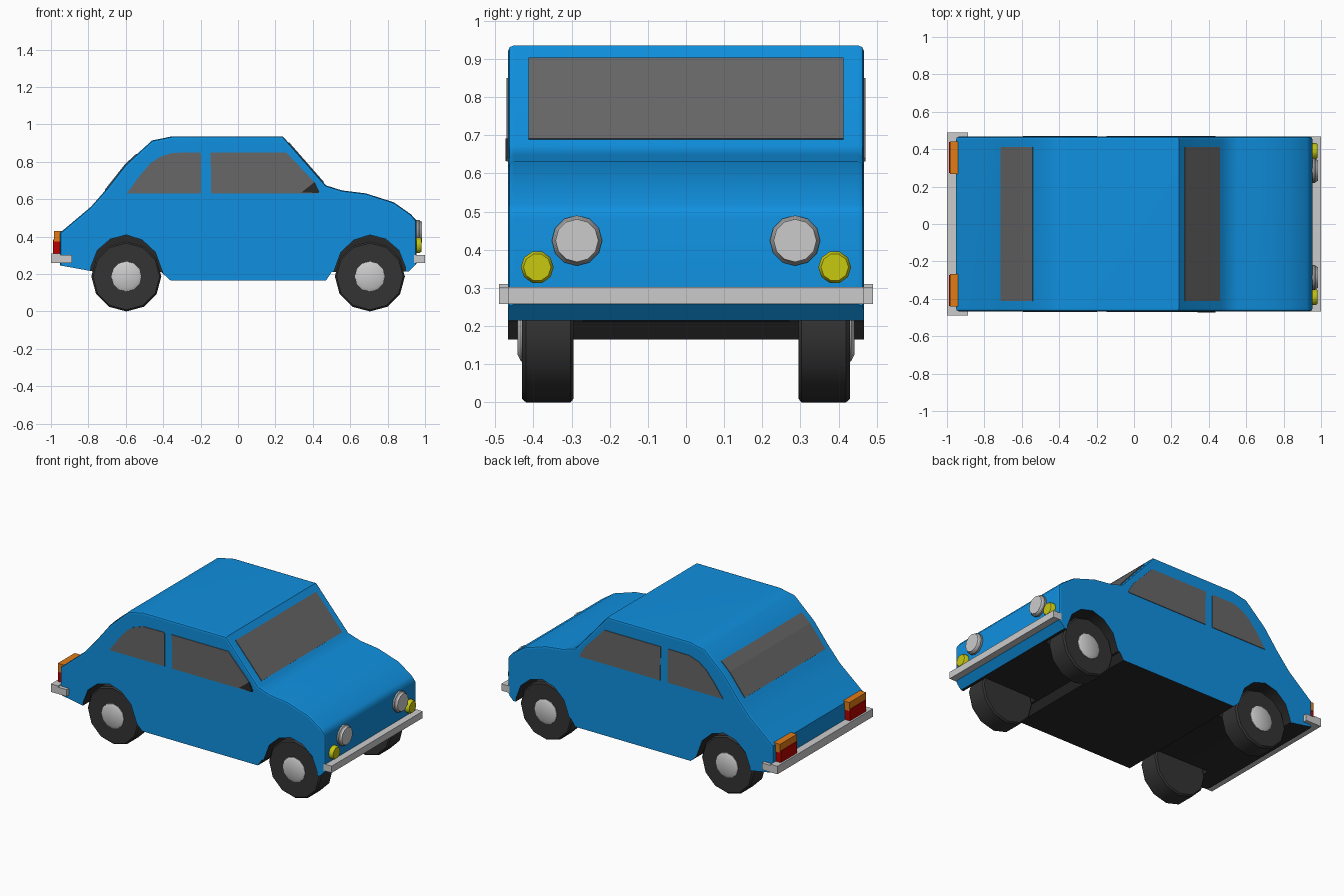
import bpy, bmesh, math
from mathutils import Matrix

if "Cube" in bpy.data.objects:
    bpy.data.objects.remove(bpy.data.objects["Cube"])


def mat(name, r, g, b):
    m = bpy.data.materials.new(name)
    m.diffuse_color = (r, g, b, 1)
    m.use_nodes = True
    m.node_tree.nodes["Principled BSDF"].inputs["Base Color"].default_value = m.diffuse_color
    return m


BLUE = mat("blue paint", 0.005, 0.28, 0.74)
BLACK = mat("black underside", 0.022, 0.022, 0.022)
TIRE = mat("dark rubber", 0.033, 0.033, 0.033)
GLASS = mat("grey glass", 0.135, 0.135, 0.135)
CHROME = mat("light grey metal", 0.6, 0.6, 0.6)
RIM = mat("lamp rim grey", 0.3, 0.3, 0.3)
ORANGE = mat("orange lamp", 0.75, 0.2, 0.008)
RED = mat("red lamp", 0.48, 0.0, 0.0)
YELLOW = mat("yellow lamp", 0.58, 0.58, 0.005)


def finish(bm, name, *mats):
    bmesh.ops.recalc_face_normals(bm, faces=bm.faces)
    me = bpy.data.meshes.new(name)
    bm.to_mesh(me)
    bm.free()
    for m in mats:
        me.materials.append(m)
    ob = bpy.data.objects.new(name, me)
    bpy.context.collection.objects.link(ob)
    return ob


def prism_bm(pts, y0, y1):
    """Extrude an (x, z) outline from y0 to y1."""
    bm = bmesh.new()
    f = bm.faces.new([bm.verts.new((x, y0, z)) for x, z in pts])
    ext = bmesh.ops.extrude_face_region(bm, geom=[f])["geom"]
    vs = [v for v in ext if isinstance(v, bmesh.types.BMVert)]
    bmesh.ops.translate(bm, verts=vs, vec=(0, y1 - y0, 0))
    bmesh.ops.recalc_face_normals(bm, faces=bm.faces)
    return bm


def prism(name, pts, y0, y1, m):
    return finish(prism_bm(pts, y0, y1), name, m)


def box(name, x0, x1, y0, y1, z0, z1, m):
    return prism(name, [(x0, z0), (x1, z0), (x1, z1), (x0, z1)], y0, y1, m)


def select(ob):
    bpy.ops.object.select_all(action='DESELECT')
    ob.select_set(True)
    bpy.context.view_layer.objects.active = ob


def lathe(name, rings, n, axis, loc, mats, mat_ids):
    """Stack of (offset, radius) rings along +x or +-y, capped at both ends."""
    bm = bmesh.new()
    loops = []
    for d, r in rings:
        loops.append([bm.verts.new((r * math.sin(2 * math.pi * i / n),
                                    r * math.cos(2 * math.pi * i / n), d)) for i in range(n)])
    for a, b, k in zip(loops, loops[1:], mat_ids):
        for i in range(n):
            j = (i + 1) % n
            bm.faces.new((a[i], a[j], b[j], b[i])).material_index = k
    bm.faces.new(loops[0]).material_index = mat_ids[0]
    bm.faces.new(loops[-1]).material_index = mat_ids[-1]
    rot = (Matrix.Rotation(math.pi / 2, 4, 'Y') if axis == 'X'
           else Matrix.Rotation(-axis * math.pi / 2, 4, 'X'))
    bmesh.ops.transform(bm, matrix=Matrix.Translation(loc) @ rot, verts=bm.verts)
    ob = finish(bm, name, *mats)
    select(ob)
    bpy.ops.object.shade_smooth_by_angle(angle=math.radians(35))
    return ob


# Body: side outline extruded across, softened along the upper edges
W = 0.467
outline = [(-.952, .246), (-.952, .42), (-.786, .56), (-.70, .658), (-.60, .786),
           (-.46, .914), (-.353, .936), (.24, .936), (.47, .674), (.556, .647),
           (.684, .631), (.834, .583), (.925, .519), (.955, .485), (.955, .257),
           (.914, .214), (.50, .21), (.47, .165), (-.36, .165), (-.41, .21), (-.775, .214)]
bm = prism_bm(outline, -W, W)
edges = [e for e in bm.edges if abs(e.verts[0].co.y - e.verts[1].co.y) < .01
         and min(v.co.z for v in e.verts) > .24]
bmesh.ops.bevel(bm, geom=edges, offset=.016, segments=2, profile=.5, affect='EDGES')
bm.normal_update()
for f in bm.faces:
    c = f.calc_center_median()
    if c.z < .24 and c.x < .9 and f.normal.z < -.3:
        f.material_index = 1
body = finish(bm, "body", BLUE, BLACK)

# Wheel arches cut as pockets
WHEELS = [(.705, 1), (-.597, -1)]
arch = [(-.23, -.06), (-.195, .02), (-.155, .13), (-.085, .195), (0, .222),
        (.085, .2), (.155, .14), (.19, .05), (.195, -.06)]
for cx, flip in WHEELS:
    for s in (-1, 1):
        b = prism_bm([(cx + flip * x, .187 + z) for x, z in arch], s * .27, s * .6)
        for f in b.faces:
            f.material_index = 1
        cutter = finish(b, "arch_cutter", BLUE, BLACK)
        cutter.hide_render = True
        mod = body.modifiers.new("arch", 'BOOLEAN')
        mod.operation = 'DIFFERENCE'
        mod.solver = 'EXACT'
        mod.object = cutter
        select(body)
        bpy.ops.object.modifier_apply(modifier=mod.name)
        bpy.data.objects.remove(cutter)
select(body)
bpy.ops.object.shade_smooth_by_angle(angle=math.radians(40))
wn = body.modifiers.new("even shading", 'WEIGHTED_NORMAL')
wn.keep_sharp = True

# Wheels and hub caps
for cx, flip in WHEELS:
    for s in (-1, 1):
        lathe("wheel", [(.295, .178), (.303, .187), (.42, .187), (.43, .178)], 12, s,
              (cx, 0, .187), [TIRE], [0, 0, 0])
        lathe("hub_cap", [(.42, .082), (.433, .08), (.442, .062)], 12, s,
              (cx, 0, .187), [CHROME], [0, 0])

# Windscreen and rear window plates
T = .004
def strip(name, pts, n):
    out = [(x + n[0] * T, z + n[1] * T) for x, z in pts]
    inn = [(x - n[0] * T, z - n[1] * T) for x, z in reversed(pts)]
    prism(name, out + inn, -.413, .413, GLASS)

strip("windscreen", [(.27, .902), (.457, .689)], (.75, .66))
strip("rear_window", [(-.71, .647), (-.60, .786), (-.54, .841)], (-.74, .67))

# Side windows
rear_pane = [(-.594, .631), (-.53, .72), (-.47, .79), (-.42, .825), (-.353, .848),
             (-.205, .85), (-.197, .84), (-.197, .631)]
front_pane = [(-.143, .631), (-.147, .85), (.258, .85), (.40, .70), (.435, .64), (.43, .631)]
for s in (-1, 1):
    prism("rear_side_window", rear_pane, s * (W - T), s * (W + T), GLASS)
    prism("front_side_window", front_pane, s * (W - T), s * (W + T), GLASS)
prism("window_corner", [(.34, .637), (.41, .692), (.435, .64), (.43, .633)],
      -W, -W - .007, BLACK)

# Front lamps
for s in (-1, 1):
    lathe("headlight", [(.94, .066), (.968, .066), (.976, .058), (.985, .056)], 12, 'X',
          (0, s * .286, .424), [RIM, CHROME], [0, 0, 1])
    lathe("fog_lamp", [(.94, .043), (.972, .043), (.982, .036)], 10, 'X',
          (0, s * .39, .354), [YELLOW], [0, 0])

# Tail lamps: orange over red
for s in (-1, 1):
    box("tail_lamp_orange", -.985, -.94, s * .268, s * .442, .375, .43, ORANGE)
    box("tail_lamp_red", -.988, -.94, s * .272, s * .438, .30, .385, RED)

# Bumpers
box("front_bumper", .94, 1.0, -W, W, .258, .302, CHROME)
box("rear_bumper", -1.0, -.95, -.49, .49, .258, .31, CHROME)
for s in (-1, 1):
    box("rear_bumper_end", -.96, -.888, s * .46, s * .49, .258, .302, CHROME)
